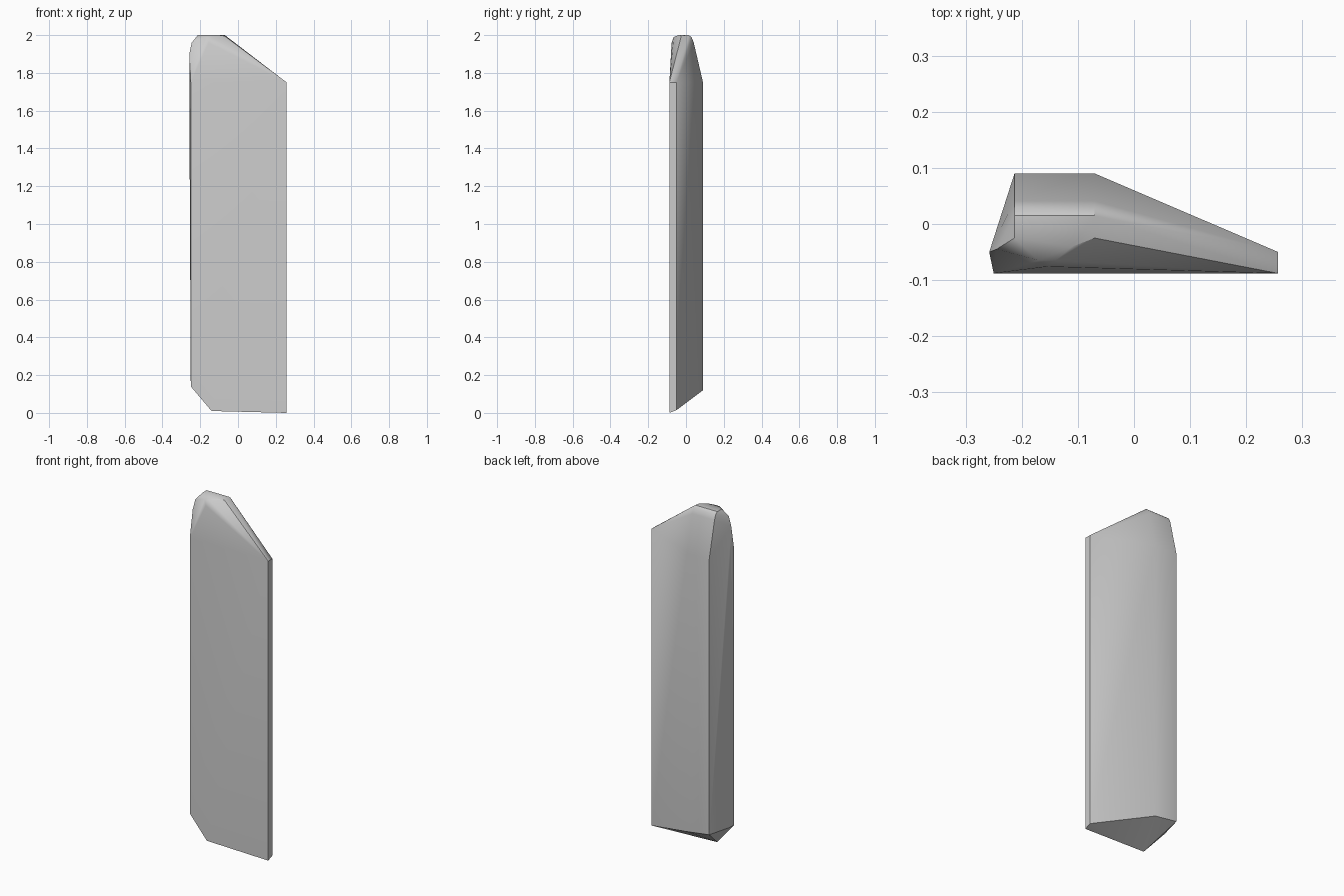
import bpy
import bmesh
import math

cube = bpy.data.objects.get("Cube")
if cube:
    bpy.data.objects.remove(cube, do_unlink=True)

# One grey for the whole block
mat = bpy.data.materials.new("plain_grey")
mat.use_nodes = True
grey = (0.6, 0.6, 0.6, 1)
mat.diffuse_color = grey
mat.node_tree.nodes["Principled BSDF"].inputs["Base Color"].default_value = grey

FRONT, MID, BACK = -0.088, -0.05, 0.09

# Slanted foot
foot = [
    (-0.25, FRONT, 0.14), (-0.14, FRONT, 0.01), (0.257, FRONT, 0),
    (0.257, MID, 0.015), (-0.07, BACK, 0.12), (-0.213, BACK, 0.14),
    (-0.25, MID, 0.14),
]
# Shoulder ring where the straight sides end
shoulder = [
    (-0.25, FRONT, 1.75), (0.257, FRONT, 1.75), (0.257, MID, 1.75),
    (-0.07, BACK, 1.75), (-0.213, BACK, 1.75), (-0.258, MID, 1.75),
]
# Small flat crown and its rounded left and front shoulders
crown = [
    (-0.07, -0.025, 1.995), (-0.11, -0.04, 2), (-0.14, -0.065, 1.99),
    (-0.17, -0.065, 1.99), (-0.213, -0.025, 2),
    (-0.258, MID, 1.9), (-0.245, -0.045, 1.96),
    (-0.155, -0.076, 1.96),
]
# Rounded back edge of the crown, same section at both ends
for x in (-0.213, -0.07):
    for y, z in ((0.015, 2), (0.03, 1.988), (0.041, 1.96), (0.048, 1.93)):
        crown.append((x, y, z))

# Skin the corner points as one convex block
bm = bmesh.new()
for p in foot + shoulder + crown:
    bm.verts.new(p)
hull = bmesh.ops.convex_hull(bm, input=bm.verts)
loose = [v for v in bm.verts if not v.link_faces]
bmesh.ops.delete(bm, geom=loose, context="VERTS")
bmesh.ops.dissolve_limit(bm, angle_limit=math.radians(0.5),
                         verts=bm.verts, edges=bm.edges)
bmesh.ops.recalc_face_normals(bm, faces=bm.faces)

mesh = bpy.data.meshes.new("tapered_block")
bm.to_mesh(mesh)
bm.free()
mesh.materials.append(mat)
block = bpy.data.objects.new("tapered_block", mesh)
bpy.context.collection.objects.link(block)

# Soft shading on the crown, crisp long edges
bpy.ops.object.select_all(action="DESELECT")
block.select_set(True)
bpy.context.view_layer.objects.active = block
bpy.ops.object.shade_smooth_by_angle(angle=math.radians(35))
